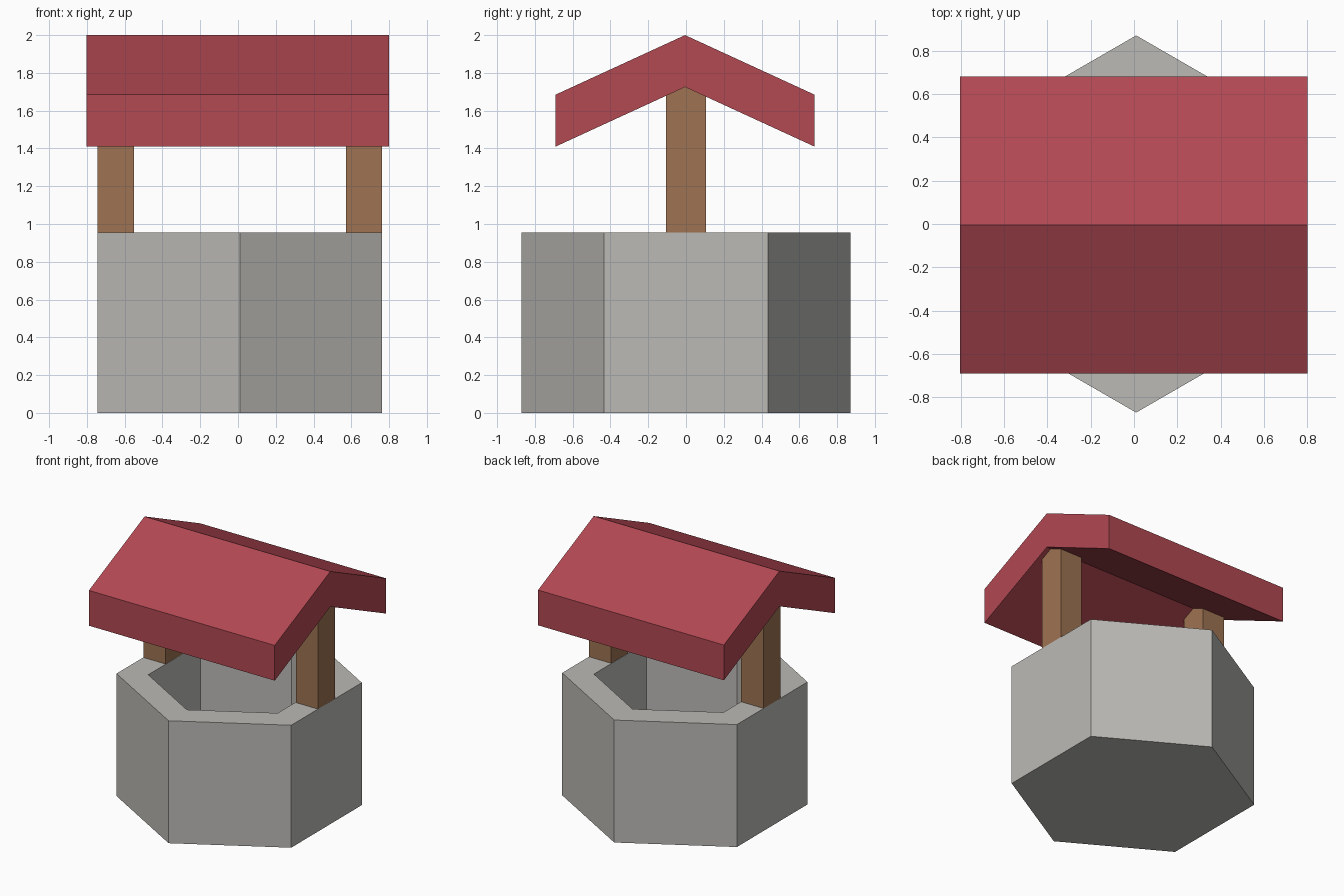
import bpy
import bmesh
import math

cube = bpy.data.objects.get("Cube")
if cube:
    bpy.data.objects.remove(cube, do_unlink=True)


def make_material(name, rgb):
    mat = bpy.data.materials.new(name)
    mat.use_nodes = True
    mat.diffuse_color = (*rgb, 1)
    mat.node_tree.nodes["Principled BSDF"].inputs["Base Color"].default_value = (*rgb, 1)
    return mat


def finish(name, bm, mat):
    bmesh.ops.recalc_face_normals(bm, faces=bm.faces[:])
    mesh = bpy.data.meshes.new(name)
    bm.to_mesh(mesh)
    bm.free()
    mesh.materials.append(mat)
    obj = bpy.data.objects.new(name, mesh)
    bpy.context.collection.objects.link(obj)
    return obj


def extrude_profile(name, profile, x0, x1, mat):
    """Extrude a closed (y, z) outline along x."""
    bm = bmesh.new()
    face = bm.faces.new([bm.verts.new((x0, y, z)) for y, z in profile])
    ext = bmesh.ops.extrude_face_region(bm, geom=[face], use_keep_orig=True)
    verts = [v for v in ext["geom"] if isinstance(v, bmesh.types.BMVert)]
    bmesh.ops.translate(bm, verts=verts, vec=(x1 - x0, 0, 0))
    return finish(name, bm, mat)


stone = make_material("grey stone", (0.50, 0.49, 0.465))
wood = make_material("brown wood", (0.34, 0.17, 0.084))
tile = make_material("red roof", (0.445, 0.065, 0.085))

# Six-sided well wall with a hollow shaft
CENTRE_X, RADIUS, INNER, HEIGHT, FLOOR = 0.01, 0.87, 0.645, 0.955, 0.15
bm = bmesh.new()
rings = []
for r, z in ((RADIUS, 0), (RADIUS, HEIGHT), (INNER, HEIGHT), (INNER, FLOOR)):
    angles = [math.radians(30 + 60 * i) for i in range(6)]
    rings.append([bm.verts.new((CENTRE_X + r * math.cos(a), r * math.sin(a), z))
                  for a in angles])
for low, high in zip(rings, rings[1:]):
    for i in range(6):
        j = (i + 1) % 6
        bm.faces.new((low[i], low[j], high[j], high[i]))
bm.faces.new(rings[0])
bm.faces.new(rings[-1])
finish("well_wall", bm, stone)

# Posts with peaked tops tucked just inside the roof
post = [(-0.105, HEIGHT), (0.105, HEIGHT), (0.105, 1.69), (0, 1.74), (-0.105, 1.69)]
extrude_profile("right_post", post, -0.743, -0.55, wood)
extrude_profile("left_post", post, 0.572, 0.763, wood)

# Gabled roof slab
roof = [(-0.69, 1.41), (-0.005, 1.725), (0.68, 1.41),
        (0.68, 1.685), (-0.005, 2.0), (-0.69, 1.685)]
extrude_profile("roof", roof, -0.803, 0.8, tile)
